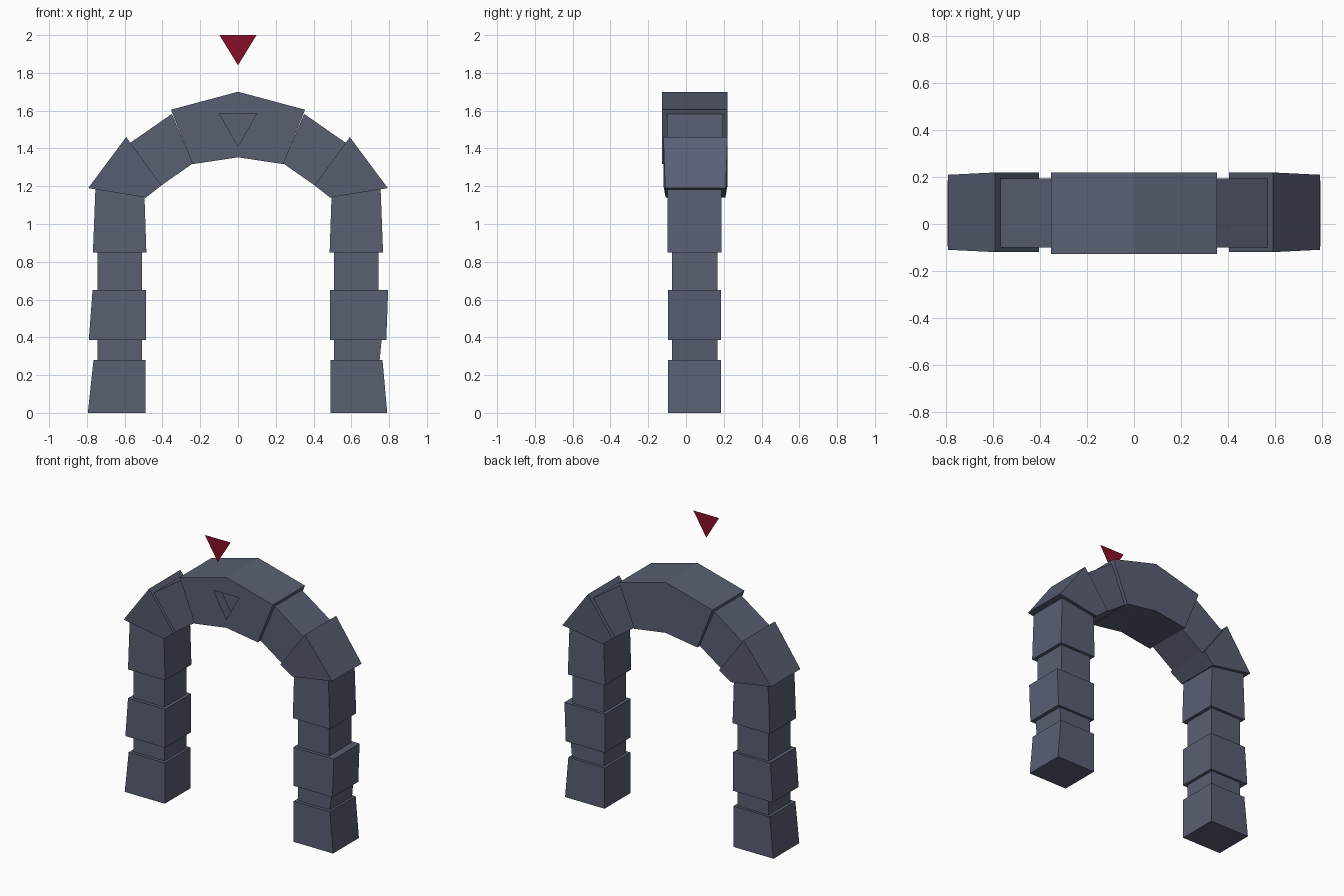
import bpy, bmesh

if "Cube" in bpy.data.objects:
    bpy.data.objects.remove(bpy.data.objects["Cube"])


def material(name, rgb):
    m = bpy.data.materials.new(name)
    m.diffuse_color = (*rgb, 1)
    m.use_nodes = True
    m.node_tree.nodes["Principled BSDF"].inputs["Base Color"].default_value = m.diffuse_color
    return m


STONE = material("stone", (0.10, 0.115, 0.17))
RED = material("red", (0.25, 0.005, 0.02))


def prism(name, profile, y0, y1, mat=STONE, insets=None):
    """Extrude an (x, z) profile from y0 to y1; insets thin it per point."""
    insets = insets or [0] * len(profile)
    bm = bmesh.new()
    front = [bm.verts.new((x, y0 + i, z)) for (x, z), i in zip(profile, insets)]
    back = [bm.verts.new((x, y1 - i, z)) for (x, z), i in zip(profile, insets)]
    bm.faces.new(front)
    bm.faces.new(back[::-1])
    n = len(profile)
    for k in range(n):
        j = (k + 1) % n
        bm.faces.new((front[k], back[k], back[j], front[j]))
    bmesh.ops.recalc_face_normals(bm, faces=bm.faces)
    me = bpy.data.meshes.new(name)
    bm.to_mesh(me)
    bm.free()
    me.materials.append(mat)
    ob = bpy.data.objects.new(name, me)
    bpy.context.collection.objects.link(ob)
    return ob


WIDE, NARROW = (-0.095, 0.185), (-0.073, 0.167)

# Pillar stones: z bottom, z top, inner x, outer x bottom/top (left, right), depth
stones = [
    (0.00, 0.28, 0.49, (0.795, 0.765), (0.79, 0.765), WIDE),
    (0.28, 0.385, 0.508, (0.745, 0.745), (0.75, 0.76), NARROW),
    (0.385, 0.65, 0.487, (0.79, 0.77), (0.785, 0.795), WIDE),
    (0.65, 0.85, 0.508, (0.745, 0.745), (0.745, 0.745), NARROW),
]

for side, s in (("left", -1), ("right", 1)):
    for n, (z0, z1, xi, left, right, depth) in enumerate(stones, 1):
        b, t = left if s < 0 else right
        prism(f"{side}_pillar_stone_{n}",
              [(s * xi, z0), (s * b, z0), (s * t, z1), (s * xi, z1)], *depth)
    # Top pillar stone with slanted top
    prism(f"{side}_pillar_stone_5",
          [(s * 0.485, 0.85), (s * 0.768, 0.85), (s * 0.755, 1.184), (s * 0.495, 1.142)],
          -0.098, 0.187)
    # Wide arch stone on the pillar
    prism(f"{side}_springer_stone",
          [(s * 0.487, 1.14), (s * 0.793, 1.19), (s * 0.592, 1.46), (s * 0.405, 1.205)],
          -0.12, 0.22, insets=[0.012, 0.01, 0, 0])
    # Thinner arch stone next to the keystone
    prism(f"{side}_arch_stone",
          [(s * 0.405, 1.205), (s * 0.57, 1.43), (s * 0.35, 1.583), (s * 0.24, 1.32)],
          -0.1, 0.195)

# Keystone with a triangular pocket on the front
key = prism("keystone",
            [(-0.355, 1.605), (0, 1.7), (0.355, 1.605),
             (0.24, 1.317), (0, 1.353), (-0.24, 1.317)], -0.128, 0.22)
cutter = prism("pocket_cutter", [(-0.098, 1.585), (0.098, 1.585), (0, 1.41)], -0.3, -0.063)
mod = key.modifiers.new("pocket", "BOOLEAN")
mod.operation, mod.solver, mod.object = "DIFFERENCE", "EXACT", cutter
bpy.context.view_layer.objects.active = key
bpy.ops.object.modifier_apply(modifier=mod.name)
bpy.data.objects.remove(cutter)

# Floating flat red marker
me = bpy.data.meshes.new("marker")
me.from_pydata([(-0.098, -0.22, 2), (0, -0.22, 1.84), (0.098, -0.22, 2)], [], [(0, 1, 2)])
me.materials.append(RED)
bpy.context.collection.objects.link(bpy.data.objects.new("marker", me))
